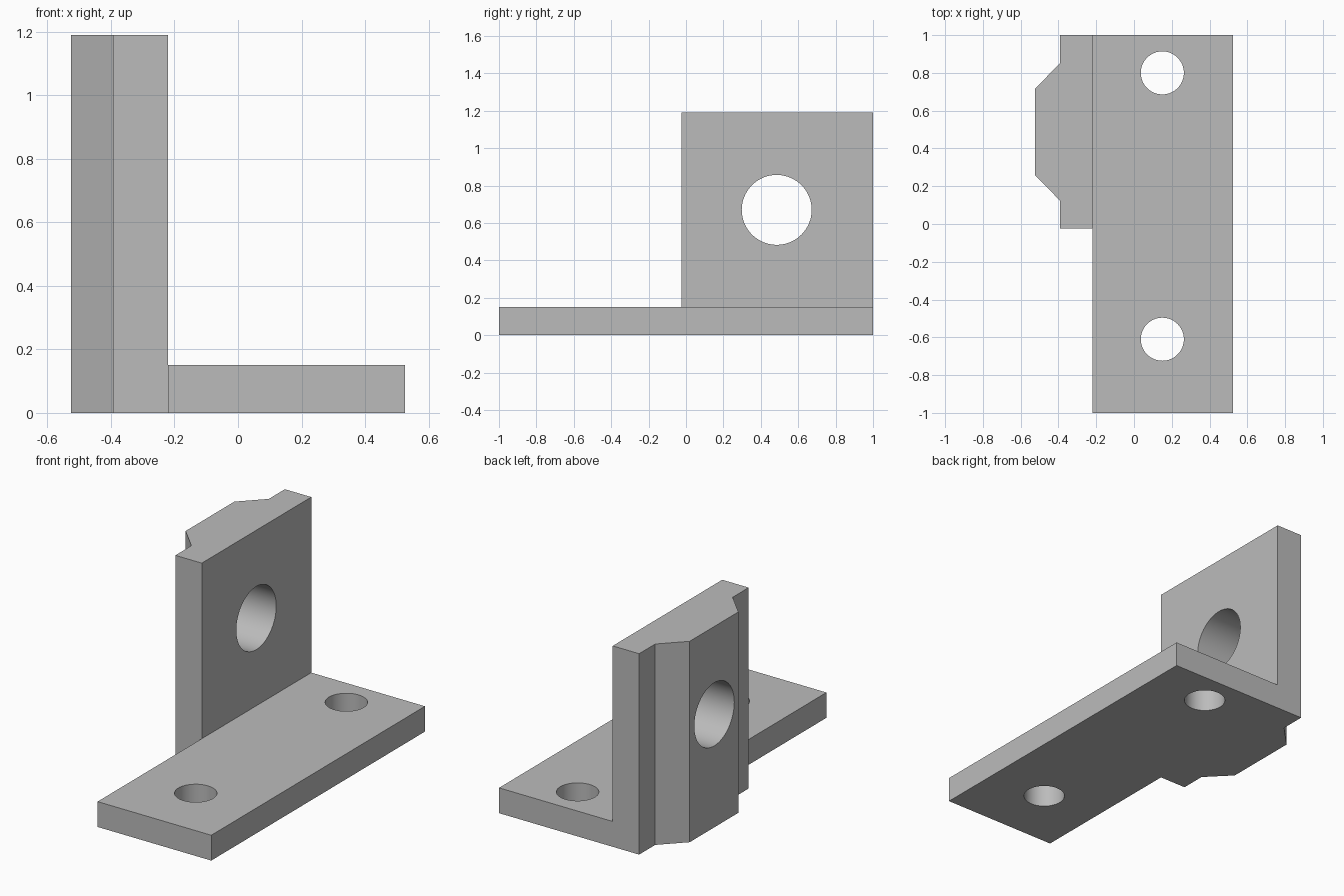
import bpy
import bmesh
from math import pi, radians
from mathutils import Matrix, Vector

cube = bpy.data.objects.get("Cube")
if cube:
    bpy.data.objects.remove(cube, do_unlink=True)

# Main dimensions
HEIGHT, BASE_T = 1.19, 0.15
FACE_X, RIGHT_X, BACK_X, PAD_X = -0.22, 0.525, -0.393, -0.525
WALL_Y = -0.025

grey = bpy.data.materials.new("plain grey")
grey.use_nodes = True
colour = (0.5, 0.5, 0.5, 1)
grey.diffuse_color = colour
grey.node_tree.nodes["Principled BSDF"].inputs["Base Color"].default_value = colour


def add_object(name, bm):
    bmesh.ops.recalc_face_normals(bm, faces=bm.faces)
    mesh = bpy.data.meshes.new(name)
    bm.to_mesh(mesh)
    bm.free()
    mesh.materials.append(grey)
    obj = bpy.data.objects.new(name, mesh)
    bpy.context.collection.objects.link(obj)
    return obj


def prism(name, outline, z0, z1):
    bm = bmesh.new()
    face = bm.faces.new([bm.verts.new((x, y, z0)) for x, y in outline])
    top = bmesh.ops.extrude_face_region(bm, geom=[face])["geom"]
    verts = [v for v in top if isinstance(v, bmesh.types.BMVert)]
    bmesh.ops.translate(bm, verts=verts, vec=(0, 0, z1 - z0))
    return add_object(name, bm)


def drill(name, centre, radius, depth, axis="Z"):
    turn = Matrix.Rotation(pi / 2, 4, "Y") if axis == "X" else Matrix()
    bm = bmesh.new()
    bmesh.ops.create_cone(bm, cap_ends=True, segments=64, radius1=radius,
                          radius2=radius, depth=depth,
                          matrix=Matrix.Translation(Vector(centre)) @ turn)
    return add_object(name, bm)


# Footprint of the base plate, upright wall and chamfered rear pad
footprint = [(FACE_X, -1), (RIGHT_X, -1), (RIGHT_X, 1), (BACK_X, 1),
             (BACK_X, 0.85), (PAD_X, 0.715), (PAD_X, 0.26), (BACK_X, 0.125),
             (BACK_X, WALL_Y), (FACE_X, WALL_Y)]
bracket = prism("angle_bracket", footprint, 0, HEIGHT)

# Space above the base plate, two mounting holes and the wall bore
space = [(FACE_X, -1.2), (0.8, -1.2), (0.8, 1.2), (FACE_X, 1.2)]
cutters = [prism("space_cutter", space, BASE_T, HEIGHT + 0.2)]
for name, y in (("front", -0.61), ("back", 0.80)):
    cutters.append(drill(name + "_hole_cutter", (0.15, y, 0.07), 0.114, 0.5))
cutters.append(drill("bore_cutter", (-0.37, 0.485, 0.67), 0.187, 0.8, "X"))

# Cut the solid, then discard the cutters
for cutter in cutters:
    cutter.hide_render = True
    mod = bracket.modifiers.new(cutter.name, "BOOLEAN")
    mod.operation = "DIFFERENCE"
    mod.solver = "EXACT"
    mod.object = cutter
bpy.context.view_layer.update()
graph = bpy.context.evaluated_depsgraph_get()
result = bpy.data.meshes.new_from_object(bracket.evaluated_get(graph))
bracket.modifiers.clear()
bracket.data = result
result.name = "angle_bracket"
for cutter in cutters:
    bpy.data.objects.remove(cutter, do_unlink=True)

# Smooth hole walls, sharp edges elsewhere
bpy.ops.object.select_all(action="DESELECT")
bracket.select_set(True)
bpy.context.view_layer.objects.active = bracket
bpy.ops.object.shade_smooth_by_angle(angle=radians(30))
